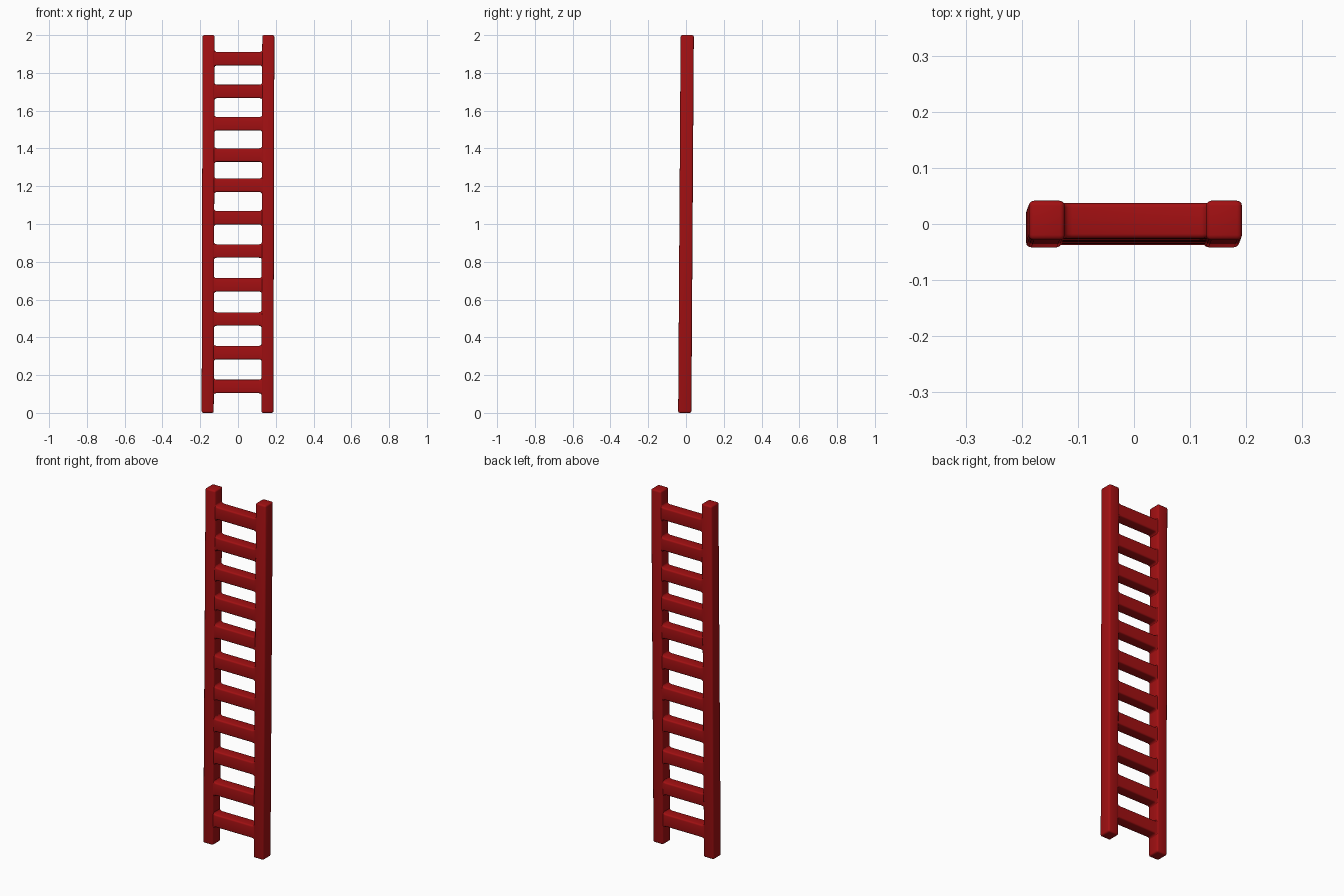
import bpy, bmesh

if "Cube" in bpy.data.objects:
    bpy.data.objects.remove(bpy.data.objects["Cube"])

red = bpy.data.materials.new("dark_red_paint")
red.diffuse_color = (0.36, 0.005, 0.006, 1)
red.use_nodes = True
red.node_tree.nodes["Principled BSDF"].inputs["Base Color"].default_value = red.diffuse_color


def lean(x, y, z):
    # the whole ladder tilts very slightly back and to the right
    t = z - 1.0
    return (x + 0.0025 * t, y + 0.0065 * t, z)


def loft(name, rings, bevel):
    # skin a list of four-point rings, cap the ends and soften the edges
    bm = bmesh.new()
    loops = [[bm.verts.new(lean(*p)) for p in ring] for ring in rings]
    for a, b in zip(loops, loops[1:]):
        for i in range(4):
            j = (i + 1) % 4
            bm.faces.new((a[i], a[j], b[j], b[i]))
    bm.faces.new(loops[0][::-1])
    bm.faces.new(loops[-1])
    bmesh.ops.recalc_face_normals(bm, faces=bm.faces)
    long_edges = {e for a, b in zip(loops, loops[1:])
                  for u, v in zip(a, b) for e in u.link_edges if e.other_vert(u) == v}
    ends = {e for l in (loops[0], loops[-1]) for v in l for e in v.link_edges
            if e.other_vert(v) in l}
    edges = long_edges | ends if len(rings) == 2 else long_edges
    bmesh.ops.bevel(bm, geom=list(edges), offset=bevel, segments=3,
                    profile=0.5, affect='EDGES', clamp_overlap=True)
    mesh = bpy.data.meshes.new(name)
    bm.to_mesh(mesh)
    bm.free()
    mesh.materials.append(red)
    obj = bpy.data.objects.new(name, mesh)
    bpy.context.collection.objects.link(obj)
    bpy.context.view_layer.objects.active = obj
    obj.select_set(True)
    bpy.ops.object.shade_smooth_by_angle(angle=0.6)
    obj.select_set(False)


# upright rails
W, D = 0.032, 0.035
for name, cx in (("left_rail", -0.158), ("right_rail", 0.158)):
    loft(name, [[(cx - W, -D, z), (cx + W, -D, z), (cx + W, D, z), (cx - W, D, z)]
                for z in (0, 2)], 0.009)

# rungs, a little thinner than the rails and flared where they join them
SECTIONS = [(0.150, 0.047), (0.127, 0.047), (0.1245, 0.0415), (0.120, 0.0375), (0.112, 0.0355)]
profile = [(-x, h) for x, h in SECTIONS] + [(x, h) for x, h in reversed(SECTIONS)]
heights = [0.140, 0.319, 0.497, 0.678, 0.857, 1.033, 1.205, 1.365, 1.531, 1.702, 1.875]
for n, z in enumerate(heights, 1):
    d = 0.0315
    loft(f"rung_{n:02d}", [[(x, -d, z - h), (x, d, z - h), (x, d, z + h), (x, -d, z + h)]
                           for x, h in profile], 0.008)
